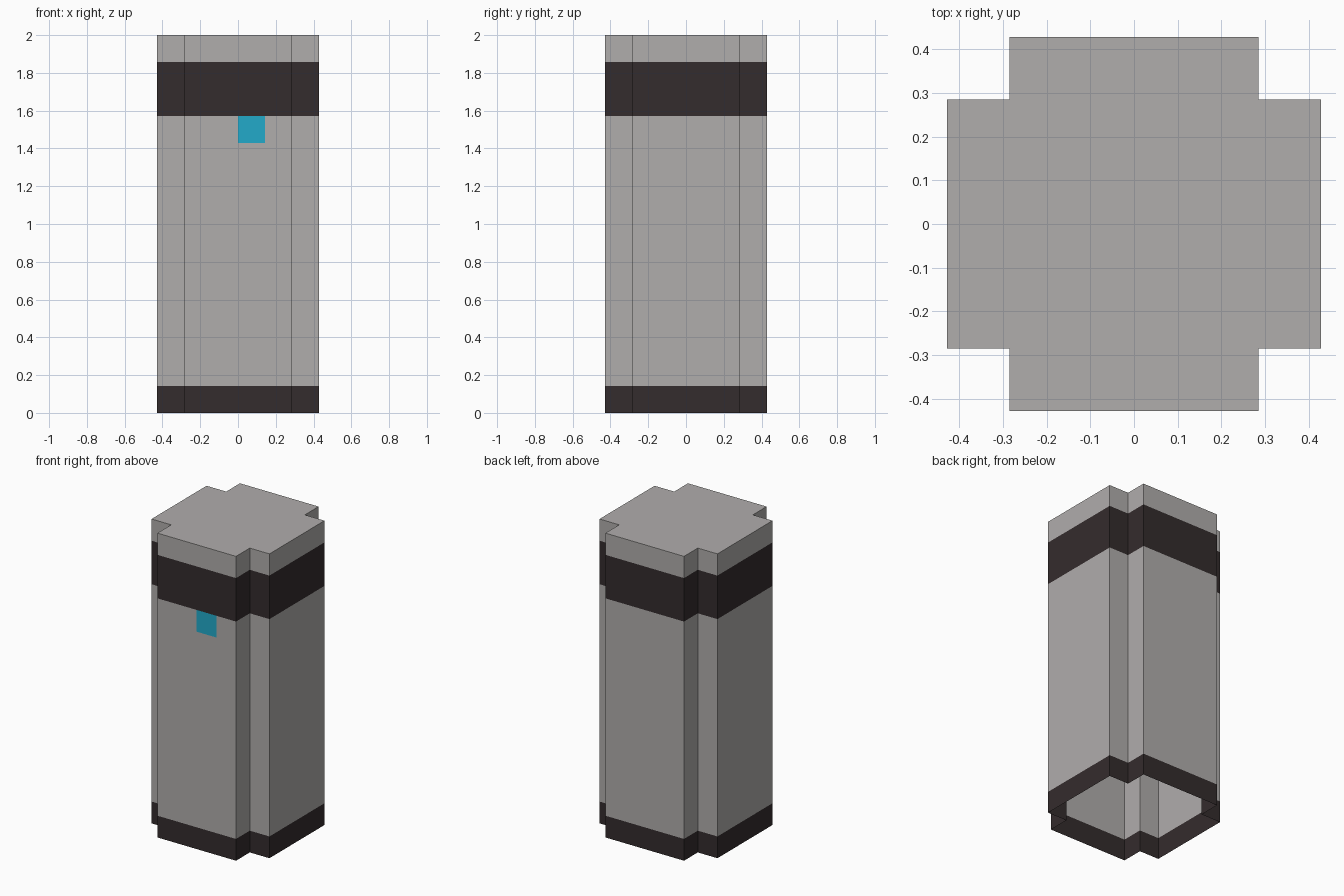
import bpy, bmesh
from mathutils import Vector

if "Cube" in bpy.data.objects:
    bpy.data.objects.remove(bpy.data.objects["Cube"])

U = 2 / 14  # the whole model sits on a grid of 1/7 unit

def material(name, rgb):
    m = bpy.data.materials.new(name)
    m.diffuse_color = (*rgb, 1)
    m.use_nodes = True
    m.node_tree.nodes["Principled BSDF"].inputs["Base Color"].default_value = m.diffuse_color
    return m

GREY, DARK, CYAN = 0, 1, 2
mats = [material("warm_grey", (0.434, 0.418, 0.413)),
        material("dark_brown", (0.034, 0.025, 0.026)),
        material("cyan", (0.016, 0.402, 0.591))]

# Column shell: square profile with notched corners, open at the bottom
quarter = [(3, -2), (3, 2), (2, 2)]
profile = []
for _ in range(4):
    profile += quarter
    quarter = [(-y, x) for x, y in quarter]

bm = bmesh.new()
base = bm.faces.new([bm.verts.new((x * U, y * U, 0)) for x, y in profile])
ext = bmesh.ops.extrude_face_region(bm, geom=[base])
bmesh.ops.translate(bm, vec=(0, 0, 14 * U),
                    verts=[g for g in ext["geom"] if isinstance(g, bmesh.types.BMVert)])
for f in [f for f in bm.faces if f.calc_center_median().z < 0.001]:
    bm.faces.remove(f)
bm.normal_update()

def cut(faces, point, normal):
    geom = set(faces)
    for f in faces:
        geom.update(f.edges)
        geom.update(f.verts)
    bmesh.ops.bisect_plane(bm, geom=list(geom), plane_co=point, plane_no=normal)

# Cut the walls at the colour bands
for level in (1, 11, 13):
    cut(bm.faces[:], (0, 0, level * U), (0, 0, 1))

# Cut the small light out of the front wall
def front_wall(low, high):
    return [f for f in bm.faces
            if f.calc_center_median().y < -2.9 * U
            and low * U < f.calc_center_median().z < high * U]

cut(front_wall(1, 11), (0, 0, 10 * U), (0, 0, 1))
for x in (0, 1):
    cut(front_wall(10, 11), (x * U, 0, 0), (1, 0, 0))

# Colours by height, plus the light on the front
bmesh.ops.recalc_face_normals(bm, faces=bm.faces[:])
for f in bm.faces:
    c = f.calc_center_median() / U
    if c.z < 1 or 11 < c.z < 13:
        f.material_index = DARK
    elif c.y < -2.9 and 10 < c.z < 11 and 0 < c.x < 1:
        f.material_index = CYAN
    else:
        f.material_index = GREY

mesh = bpy.data.meshes.new("column_shell")
bm.to_mesh(mesh)
bm.free()
for m in mats:
    mesh.materials.append(m)
bpy.context.collection.objects.link(bpy.data.objects.new("column_shell", mesh))
